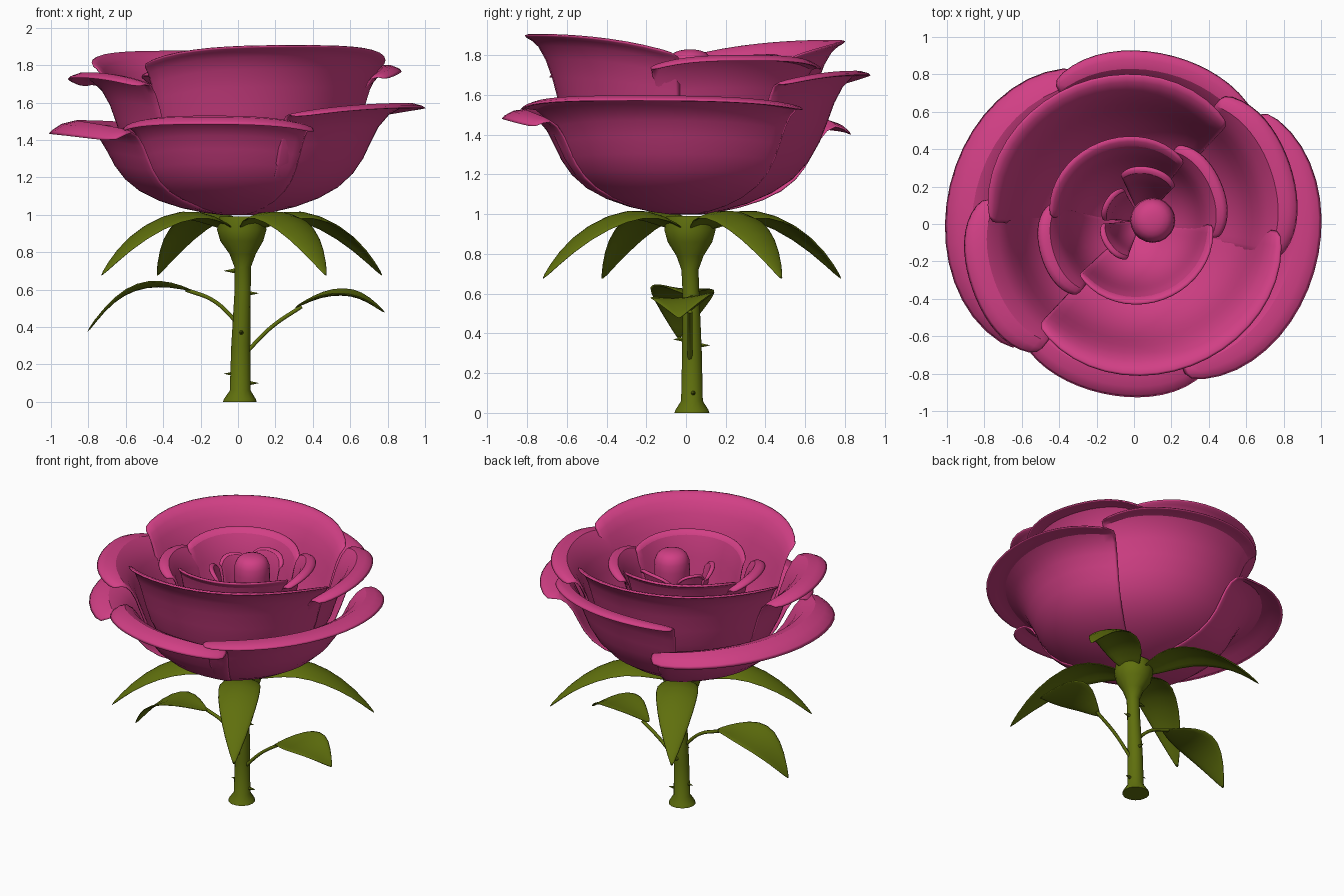
import bpy, math
from mathutils import Matrix, Vector

if "Cube" in bpy.data.objects:
    bpy.data.objects.remove(bpy.data.objects["Cube"])


def material(name, rgb):
    mat = bpy.data.materials.new(name)
    mat.use_nodes = True
    mat.diffuse_color = (*rgb, 1)
    mat.node_tree.nodes["Principled BSDF"].inputs["Base Color"].default_value = (*rgb, 1)
    return mat


PINK = material("petal pink", (0.64, 0.05, 0.235))
GREEN = material("leaf green", (0.115, 0.16, 0.004))


def grid_object(name, rows, mat, thickness=0.0, levels=0, closed=False):
    """Skin equal rows of points into a smooth sheet, or a tube when closed."""
    n = len(rows[0])
    verts = [p for row in rows for p in row]
    faces = []
    for i in range(len(rows) - 1):
        for j in range(n if closed else n - 1):
            k = (j + 1) % n
            faces.append((i * n + j, i * n + k, (i + 1) * n + k, (i + 1) * n + j))
    if closed:
        faces.append(tuple(reversed(range(n))))
        faces.append(tuple(range(len(verts) - n, len(verts))))
    mesh = bpy.data.meshes.new(name)
    mesh.from_pydata(verts, [], faces)
    mesh.materials.append(mat)
    obj = bpy.data.objects.new(name, mesh)
    bpy.context.collection.objects.link(obj)
    if thickness:
        solid = obj.modifiers.new("thickness", 'SOLIDIFY')
        solid.thickness = thickness
        solid.offset = 0
    if levels:
        sub = obj.modifiers.new("smooth", 'SUBSURF')
        sub.levels = sub.render_levels = levels
    bpy.ops.object.select_all(action='DESELECT')
    obj.select_set(True)
    bpy.context.view_layer.objects.active = obj
    bpy.ops.object.shade_smooth_by_angle(angle=math.radians(50))
    return obj


CUP = [(0.06, 0), (0.42, 0.07), (0.75, 0.24), (0.92, 0.5), (1.0, 0.8)]


def petal(name, start, end, body, rim, peak, tip, drop=0.06, centre=(0, 0), base=1.0):
    """Cupped petal between two angles, with a lip that rolls outward."""
    steps = 10
    profile = [(body * r, base + (peak - base) * z) for r, z in CUP]
    profile += [(body * 0.5 + rim * 0.5, peak), (rim, tip)]
    rows = []
    for r, z in profile:
        row = []
        for j in range(steps + 1):
            u = 2 * j / steps - 1
            a = math.radians(start + (end - start) * j / steps)
            edge = abs(u) ** 4
            radius = min(r, body) + max(r - body, 0) * (1 - 0.35 * edge)
            radius *= 1 + 0.025 * u
            height = z - drop * abs(u) ** 3 * (z - base) / (peak - base)
            row.append((centre[0] + radius * math.cos(a), centre[1] + radius * math.sin(a), height))
        rows.append(row)
    return grid_object(name, rows, PINK, 0.022, 1)


# Open outer petals
petal("outer_petal_front", 218, 300, 0.68, 0.93, 1.55, 1.48)
petal("outer_petal_left", -72, 42, 0.73, 1.01, 1.61, 1.57)
petal("outer_petal_back", 34, 120, 0.73, 0.93, 1.73, 1.70)
petal("outer_petal_right", 108, 228, 0.72, 1.02, 1.53, 1.43)

# Tall middle petals
petal("middle_petal_front", 226, 358, 0.67, 0.83, 1.88, 1.905, 0.1)
petal("middle_petal_left", -14, 56, 0.68, 0.90, 1.82, 1.77)
petal("middle_petal_back", 46, 180, 0.66, 0.82, 1.85, 1.875, 0.08)
petal("middle_petal_right", 170, 234, 0.68, 0.94, 1.78, 1.73)

# Inner cup
petal("inner_petal_front", 222, 360, 0.37, 0.44, 1.79, 1.80, base=1.05)
petal("inner_petal_left", -10, 62, 0.39, 0.52, 1.79, 1.75, base=1.05)
petal("inner_petal_back", 50, 176, 0.38, 0.48, 1.79, 1.80, base=1.05)
petal("inner_petal_right", 166, 232, 0.39, 0.53, 1.78, 1.74, base=1.05)

# Small petals wrapped around the heart
for label, start, end, rim, peak in (("back", 45, 115, 0.29, 1.77),
                                     ("right", 120, 180, 0.22, 1.75),
                                     ("front", 185, 250, 0.24, 1.74)):
    petal("heart_petal_" + label, start, end, rim * 0.75, rim, peak, peak - 0.02,
          centre=(0.04, 0.02), base=1.1)


def lathe(name, rings, sides, mat, levels=0):
    """Round form from rings of (x, y, z, radius)."""
    rows = [[(x + r * math.cos(math.tau * j / sides), y + r * math.sin(math.tau * j / sides), z)
             for j in range(sides)] for x, y, z, r in rings]
    return grid_object(name, rows, mat, 0, levels, True)


lathe("bud", [(0.10, 0.02, z, r) for z, r in
              ((1.1, 0.05), (1.4, 0.11), (1.65, 0.13), (1.77, 0.13), (1.82, 0.09), (1.83, 0.02))],
      10, PINK, 1)

# Stem with flared foot and swollen calyx
lathe("stem", [(0.01, 0.03, 0, 0.09), (0.01, 0.03, 0.015, 0.085), (0.012, 0.03, 0.06, 0.056),
               (0.015, 0.03, 0.3, 0.051), (0.025, 0.025, 0.6, 0.043), (0.025, 0.02, 0.72, 0.044),
               (0.025, 0.02, 0.79, 0.07), (0.02, 0.02, 0.86, 0.115), (0.02, 0.02, 0.92, 0.132),
               (0.02, 0.02, 0.99, 0.12)], 14, GREEN)


def blade(name, path, widths, angle, fold, tilt=0.0, centre=(0.02, 0.03)):
    """Pointed leaf along a path of (distance, height), folded at its midrib."""
    turn = Matrix.Rotation(math.radians(angle), 3, 'Z')
    shift = Vector((*centre, 0))
    rows = []
    for (d, z), w in zip(path, widths):
        rows.append([turn @ Vector((d, s * w, z + (fold * s * s + tilt * s) * w)) + shift
                     for s in (-1, -0.5, 0, 0.5, 1)])
    return grid_object(name, rows, GREEN, 0.012, 1)


# Four sepals
for i in range(4):
    blade("sepal_%d" % (i + 1),
          [(0.07, 0.93), (0.2, 1.0), (0.36, 1.03), (0.56, 0.96), (0.74, 0.83), (0.88, 0.67)],
          [0.06, 0.13, 0.15, 0.125, 0.075, 0.004], 31 + 90 * i, -0.25)


def leaf_stalk(name, points):
    curve = bpy.data.curves.new(name, 'CURVE')
    curve.dimensions = '3D'
    curve.bevel_depth = 0.012
    curve.bevel_resolution = 1
    curve.use_fill_caps = True
    spline = curve.splines.new('BEZIER')
    spline.bezier_points.add(len(points) - 1)
    for bp, (x, z) in zip(spline.bezier_points, points):
        bp.co = (x, 0.02, z)
        bp.handle_left_type = bp.handle_right_type = 'AUTO'
    curve.materials.append(GREEN)
    bpy.context.collection.objects.link(bpy.data.objects.new(name, curve))


# Two arching leaves
LEAF_WIDTHS = [0.012, 0.1, 0.17, 0.165, 0.1, 0.004]
leaf_stalk("left_leaf_stalk", [(0.04, 0.26), (0.18, 0.40), (0.34, 0.51)])
blade("left_leaf", [(0.3, 0.50), (0.4, 0.55), (0.5, 0.575), (0.61, 0.575), (0.7, 0.54), (0.79, 0.475)],
      LEAF_WIDTHS, -4, 0.12, 0.08, (0, 0.02))
leaf_stalk("right_leaf_stalk", [(0.0, 0.42), (-0.13, 0.54), (-0.28, 0.60)])
blade("right_leaf", [(0.25, 0.595), (0.36, 0.62), (0.49, 0.62), (0.61, 0.58), (0.72, 0.49), (0.81, 0.37)],
      LEAF_WIDTHS, 184, 0.12, 0.08, (0, 0.02))

# Thorns
for i, (angle, z) in enumerate(((180, 0.15), (10, 0.10), (0, 0.58), (180, 0.70), (-90, 0.37), (90, 0.34))):
    a = math.radians(angle)
    bpy.ops.mesh.primitive_cone_add(vertices=6, radius1=0.016, radius2=0.001, depth=0.06,
                                    location=(0.018 + 0.062 * math.cos(a), 0.028 + 0.062 * math.sin(a), z),
                                    rotation=(0, math.pi / 2, a))
    thorn = bpy.context.object
    thorn.name = "thorn_%d" % (i + 1)
    thorn.data.materials.append(GREEN)
